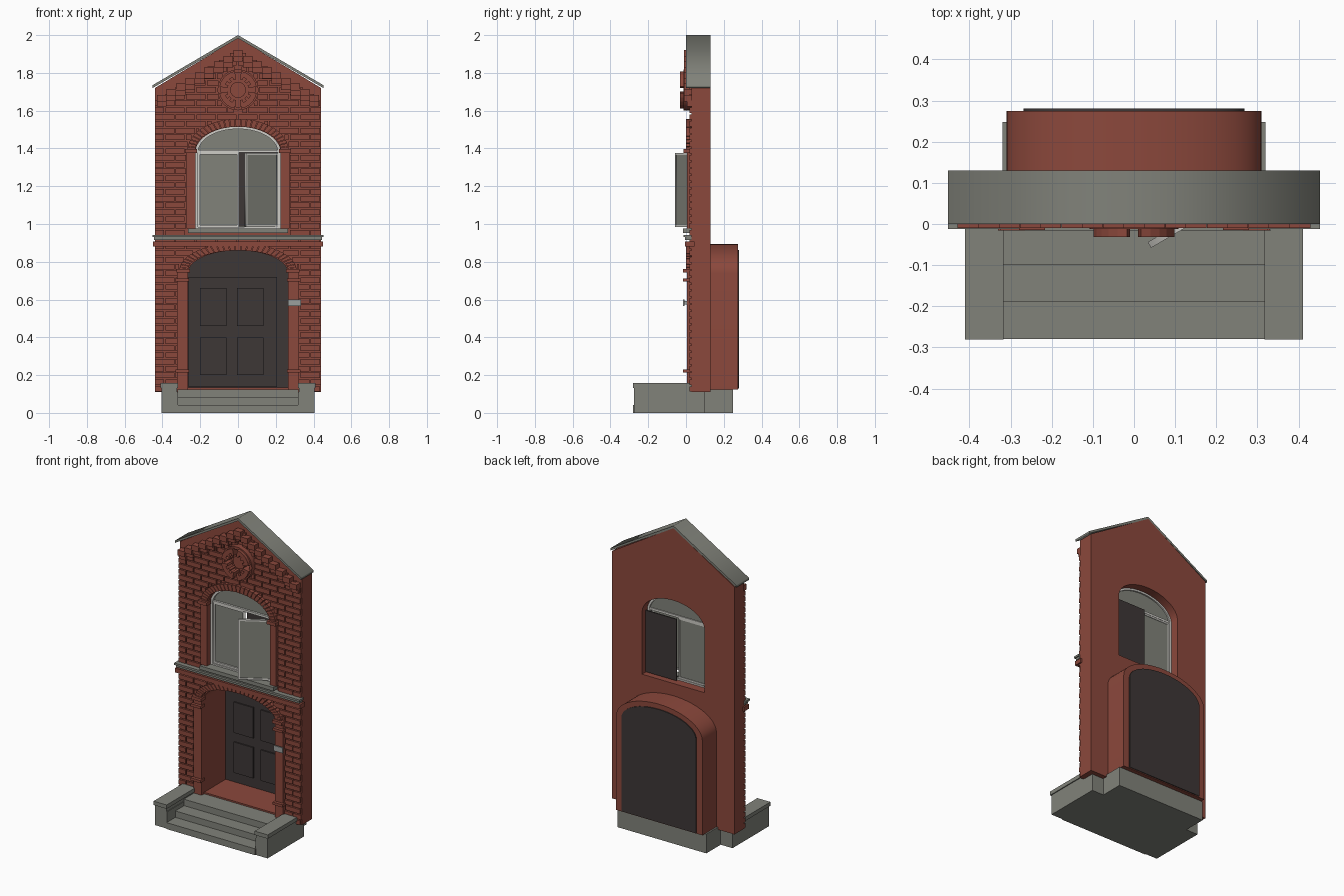
import bpy, bmesh
from math import sin, cos, pi, sqrt
from mathutils import Matrix

if "Cube" in bpy.data.objects:
    bpy.data.objects.remove(bpy.data.objects["Cube"])


def material(name, r, g, b):
    m = bpy.data.materials.new(name)
    m.use_nodes = True
    m.diffuse_color = (r, g, b, 1)
    m.node_tree.nodes["Principled BSDF"].inputs["Base Color"].default_value = (r, g, b, 1)
    return m


BRICK = material("brick red", 0.26, 0.065, 0.045)
STONE = material("stone grey", 0.22, 0.225, 0.195)
DARK = material("dark brown", 0.047, 0.038, 0.037)
WHITE = material("frame white", 0.62, 0.61, 0.57)
SIGN = material("sign grey", 0.33, 0.35, 0.34)


def add_object(name, mesh, mat):
    mesh.materials.clear()
    mesh.materials.append(mat)
    ob = bpy.data.objects.new(name, mesh)
    bpy.context.collection.objects.link(ob)
    return ob


def prisms(name, loops, y0, y1, mat):
    """Convex (x, z) outlines, each pushed from y0 back to y1."""
    bm = bmesh.new()
    for loop in loops:
        front = [bm.verts.new((x, y0, z)) for x, z in loop]
        back = [bm.verts.new((x, y1, z)) for x, z in loop]
        bm.faces.new(front)
        bm.faces.new(back[::-1])
        for i in range(len(loop)):
            j = (i + 1) % len(loop)
            bm.faces.new((front[j], front[i], back[i], back[j]))
    bmesh.ops.recalc_face_normals(bm, faces=bm.faces)
    mesh = bpy.data.meshes.new(name)
    bm.to_mesh(mesh)
    bm.free()
    return add_object(name, mesh, mat)


def plate(name, loops, y0, y1, mat):
    """Outline with holes, filled and extruded from y0 to y1."""
    cu = bpy.data.curves.new(name + " outline", 'CURVE')
    cu.dimensions = '2D'
    cu.fill_mode = 'BOTH'
    cu.extrude = (y1 - y0) / 2
    for loop in loops:
        sp = cu.splines.new('POLY')
        sp.points.add(len(loop) - 1)
        for p, (x, z) in zip(sp.points, loop):
            p.co = (x, z, 0, 1)
        sp.use_cyclic_u = True
    tmp = bpy.data.objects.new("tmp", cu)
    bpy.context.collection.objects.link(tmp)
    dg = bpy.context.evaluated_depsgraph_get()
    mesh = bpy.data.meshes.new_from_object(tmp.evaluated_get(dg))
    bpy.data.objects.remove(tmp)
    mesh.transform(Matrix.Translation((0, (y0 + y1) / 2, 0)) @ Matrix.Rotation(pi / 2, 4, 'X'))
    bm = bmesh.new()
    bm.from_mesh(mesh)
    bmesh.ops.remove_doubles(bm, verts=bm.verts, dist=1e-5)
    bmesh.ops.recalc_face_normals(bm, faces=bm.faces)
    bm.to_mesh(mesh)
    bm.free()
    return add_object(name, mesh, mat)


def rect(x0, x1, z0, z1):
    return [(x0, z0), (x1, z0), (x1, z1), (x0, z1)]


def box(name, x0, x1, y0, y1, z0, z1, mat):
    return prisms(name, [rect(x0, x1, z0, z1)], y0, y1, mat)


def both(x0, x1, z0, z1):
    return [rect(x0, x1, z0, z1), rect(-x1, -x0, z0, z1)]


def arch(w, z0, spring, top, n=28):
    return [(-w, z0), (w, z0)] + [
        (w * cos(pi * i / n), spring + (top - spring) * sin(pi * i / n)) for i in range(n + 1)]


def voussoirs(name, w_in, w_out, spring, top_in, top_out, n, y0):
    def pt(w, top, t):
        return (w * cos(t), spring + (top - spring) * sin(t))
    loops = []
    for i in range(n):
        a, b = pi * (i + 0.06) / n, pi * (i + 0.94) / n
        loops.append([pt(w_in, top_in, a), pt(w_out, top_out, a),
                      pt(w_out, top_out, b), pt(w_in, top_in, b)])
    prisms(name, loops, y0, 0.03, BRICK)


def ring(r, n, cz):
    return [(r * cos(2 * pi * i / n), cz + r * sin(2 * pi * i / n)) for i in range(n)]


# Wall with gable and two arched openings
door_hole = arch(0.265, 0.135, 0.74, 0.86)
window_hole = arch(0.225, 0.975, 1.38, 1.515)
gable = [(-0.44, 0.11), (0.44, 0.11), (0.44, 1.72), (0, 1.985), (-0.44, 1.72)]
wall = plate("wall", [gable, door_hole, window_hole], 0.03, 0.13, BRICK)

# Vestibule behind the door opening
porch = plate("vestibule", [arch(0.31, 0.125, 0.74, 0.895), door_hole], 0.13, 0.275, BRICK)

# Raised brick courses, kept clear of the openings and ornament
ROW, LENGTH, GAP = 0.036, 0.11, 0.007


def clear_half_width(z):
    for bottom, spring, top, w in ((0, 0.74, 0.9, 0.32), (0.95, 1.38, 1.555, 0.275)):
        if bottom <= z <= spring:
            return w
        if spring < z < top:
            return w * sqrt(1 - ((z - spring) / (top - spring)) ** 2)
    if abs(z - 1.71) < 0.11:
        return sqrt(0.11 ** 2 - (z - 1.71) ** 2)
    return 0


bricks = []
for row in range(50):
    z0 = 0.112 + row * ROW
    z1 = z0 + ROW - GAP
    edge = min(0.44, (1.93 - z1) / 0.6)
    h = clear_half_width((z0 + z1) / 2)
    spans = [(-edge, -h), (h, edge)] if h else [(-edge, edge)]
    for i in range(10):
        x = -0.44 + i * LENGTH - (row % 2) * LENGTH / 2
        for s0, s1 in spans:
            a, b = max(x, s0), min(x + LENGTH - GAP, s1)
            if b - a > 0.01:
                bricks.append(rect(a, b, z0, z1))
prisms("brick_courses", bricks, 0.018, 0.031, BRICK)

# Roof coping
plate("roof_coping", [[(-0.452, 1.72), (-0.452, 1.735), (0, 2.0), (0.452, 1.735),
                       (0.452, 1.72), (0, 1.983)]], 0.0, 0.13, STONE)

# Stepped corbels under the gable
corbel, lower = [], []
for i in range(-8, 9):
    x, top = i * 0.0505, 1.92 - 0.0295 * abs(i)
    corbel.append(rect(x - 0.025, x + 0.025, top - 0.035, top))
    lower.append(rect(x - 0.025, x + 0.025, top - 0.062, top - 0.035))
prisms("gable_corbels", corbel, -0.01, 0.03, BRICK)
prisms("gable_lower_corbels", lower, 0.004, 0.03, BRICK)

# Round ornament: rim, four curved blocks, short teeth and hub
CZ = 1.71
plate("rosette_rim", [ring(0.108, 40, CZ), ring(0.09, 40, CZ)], -0.012, 0.03, BRICK)
blocks = []
for q in range(4):
    for k in range(5):
        a = q * pi / 2 + 0.17 + k * 0.246
        b = a + 0.246
        r0 = 0.072 if k in (1, 3) else 0.056
        blocks.append([(r * cos(t), CZ + r * sin(t))
                       for r, t in ((r0, a), (0.1, a), (0.1, b), (r0, b))])
prisms("rosette_blocks", blocks, -0.032, 0.03, BRICK)
prisms("rosette_hub", [ring(0.042, 24, CZ)], 0.008, 0.03, BRICK)

# Arch bricks and pilasters
voussoirs("door_arch_bricks", 0.265, 0.31, 0.755, 0.86, 0.9, 29, 0.0)
voussoirs("window_arch_bricks", 0.225, 0.268, 1.39, 1.515, 1.557, 27, 0.0)
prisms("door_pilasters", both(0.265, 0.322, 0.125, 0.76), 0.004, 0.031, BRICK)
prisms("door_pilaster_bands", both(0.26, 0.33, 0.213, 0.23) + both(0.26, 0.33, 0.695, 0.712)
       + both(0.255, 0.325, 0.742, 0.762), -0.016, 0.03, BRICK)
prisms("window_pilasters", both(0.226, 0.272, 0.975, 1.375), 0.004, 0.031, BRICK)
prisms("window_pilaster_caps", both(0.216, 0.28, 1.375, 1.397), -0.014, 0.03, BRICK)

# String course between the floors
box("string_course_top", -0.452, 0.452, -0.012, 0.03, 0.93, 0.943, STONE)
box("string_course_mid", -0.445, 0.445, -0.004, 0.03, 0.915, 0.93, STONE)
box("string_course_brick", -0.45, 0.45, -0.006, 0.045, 0.88, 0.908, BRICK)
box("window_sill", -0.265, 0.265, -0.016, 0.06, 0.952, 0.976, STONE)

# Window: frame, glazing, transom, dark leaf inside and open leaf outside
leaf_hole = rect(0.004, 0.206, 0.99, 1.378)
plate("window_frame", [window_hole, arch(0.211, 0.985, 1.38, 1.503)], 0.04, 0.075, WHITE)
plate("window_glass", [arch(0.213, 0.983, 1.38, 1.505), leaf_hole], 0.058, 0.066, STONE)
box("window_transom", -0.212, 0.212, 0.045, 0.072, 1.378, 1.392, WHITE)
plate("closed_leaf_frame", [rect(-0.211, 0.004, 0.985, 1.378), rect(-0.201, -0.004, 0.996, 1.368)],
      0.048, 0.07, WHITE)
box("inner_dark_leaf", 0.0, 0.224, 0.09, 0.098, 0.98, 1.38, DARK)
leaf = [plate("open_leaf_frame", [rect(-0.2, 0, 0.985, 1.375), rect(-0.19, -0.01, 0.996, 1.365)],
              -0.008, 0.008, WHITE),
        box("open_leaf_glass", -0.191, -0.009, -0.004, 0.004, 0.995, 1.366, STONE)]
for part in leaf:
    part.location = (0.21, 0.05, 0)
    part.rotation_euler.z = 0.53

# Door: arched back, leaf and raised panels
plate("door_back", [arch(0.268, 0.13, 0.74, 0.863)], 0.256, 0.281, DARK)
box("door_leaf", -0.262, 0.206, 0.248, 0.257, 0.137, 0.72, DARK)
prisms("door_panels", [rect(x, x + 0.14, z, z + 0.2) for x in (-0.2, -0.005)
                       for z in (0.2, 0.46)], 0.24, 0.249, DARK)

# Number plate
box("number_plate", 0.265, 0.333, -0.016, -0.007, 0.565, 0.6, SIGN)
box("number_plate_mount", 0.28, 0.318, -0.007, 0.005, 0.573, 0.592, SIGN)

# Steps, platform and side cheeks
for i, y in enumerate((-0.28, -0.19, -0.1)):
    box("step_%d" % (i + 1), -0.32, 0.32, y, 0.248, 0.0417 * i, 0.0417 * (i + 1), STONE)
prisms("cheek_bases", both(0.318, 0.405, 0, 0.11), -0.274, 0.1, STONE)
prisms("cheek_tops", both(0.322, 0.405, 0.11, 0.132), -0.274, 0.03, STONE)
prisms("cheek_caps", both(0.317, 0.411, 0.132, 0.157), -0.281, 0.03, STONE)

# Smooth the curved reveals
for ob in (wall, porch):
    bpy.ops.object.select_all(action='DESELECT')
    ob.select_set(True)
    bpy.context.view_layer.objects.active = ob
    bpy.ops.object.shade_smooth_by_angle(angle=0.5)
